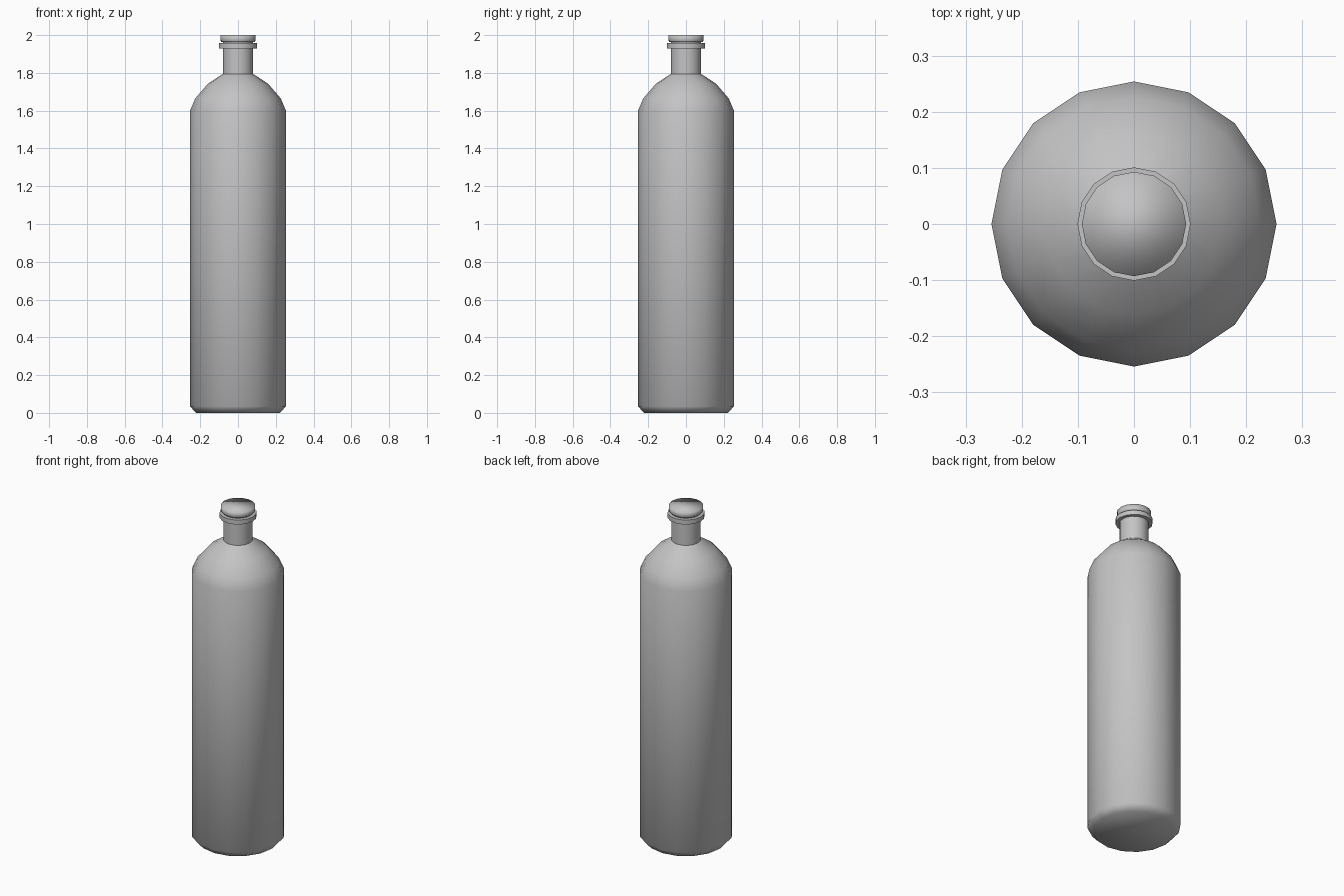
import bpy
import bmesh
import math

cube = bpy.data.objects.get("Cube")
if cube:
    bpy.data.objects.remove(cube, do_unlink=True)

SIDES = 16

grey = bpy.data.materials.new("plain_grey")
grey.use_nodes = True
colour = (0.55, 0.55, 0.55, 1)
grey.diffuse_color = colour
grey.node_tree.nodes["Principled BSDF"].inputs["Base Color"].default_value = colour


def lathe(name, profile, bottom=True, top=True, angle=180):
    """Turn a (radius, height) profile around z, with optional end caps."""
    bm = bmesh.new()
    rings = []
    for r, z in profile:
        turns = [2 * math.pi * i / SIDES for i in range(SIDES)]
        rings.append([bm.verts.new((r * math.cos(a), r * math.sin(a), z)) for a in turns])
    for low, high in zip(rings, rings[1:]):
        for i in range(SIDES):
            j = (i + 1) % SIDES
            bm.faces.new((low[i], low[j], high[j], high[i]))
    if bottom:
        bm.faces.new(rings[0][::-1])
    if top:
        bm.faces.new(rings[-1])
    mesh = bpy.data.meshes.new(name)
    bm.to_mesh(mesh)
    bm.free()
    mesh.materials.append(grey)
    obj = bpy.data.objects.new(name, mesh)
    bpy.context.collection.objects.link(obj)
    bpy.ops.object.select_all(action="DESELECT")
    obj.select_set(True)
    bpy.context.view_layer.objects.active = obj
    bpy.ops.object.shade_smooth_by_angle(angle=math.radians(angle))
    return obj


# Body with chamfered base and rounded shoulder
lathe("bottle_body", [(0.222, 0), (0.254, 0.035), (0.254, 1.6), (0.226, 1.665),
                      (0.16, 1.742), (0.08, 1.795)], top=False)

# Straight neck, running up to the underside of the stopper
lathe("neck", [(0.08, 1.795), (0.08, 1.967)], bottom=False, top=False, angle=40)

# Collar around the mouth
lathe("collar", [(0.101, 1.93), (0.101, 1.957)], angle=40)

# Softly shaded stopper
lathe("stopper", [(0.088, 1.963), (0.093, 1.97), (0.093, 2.0)])
